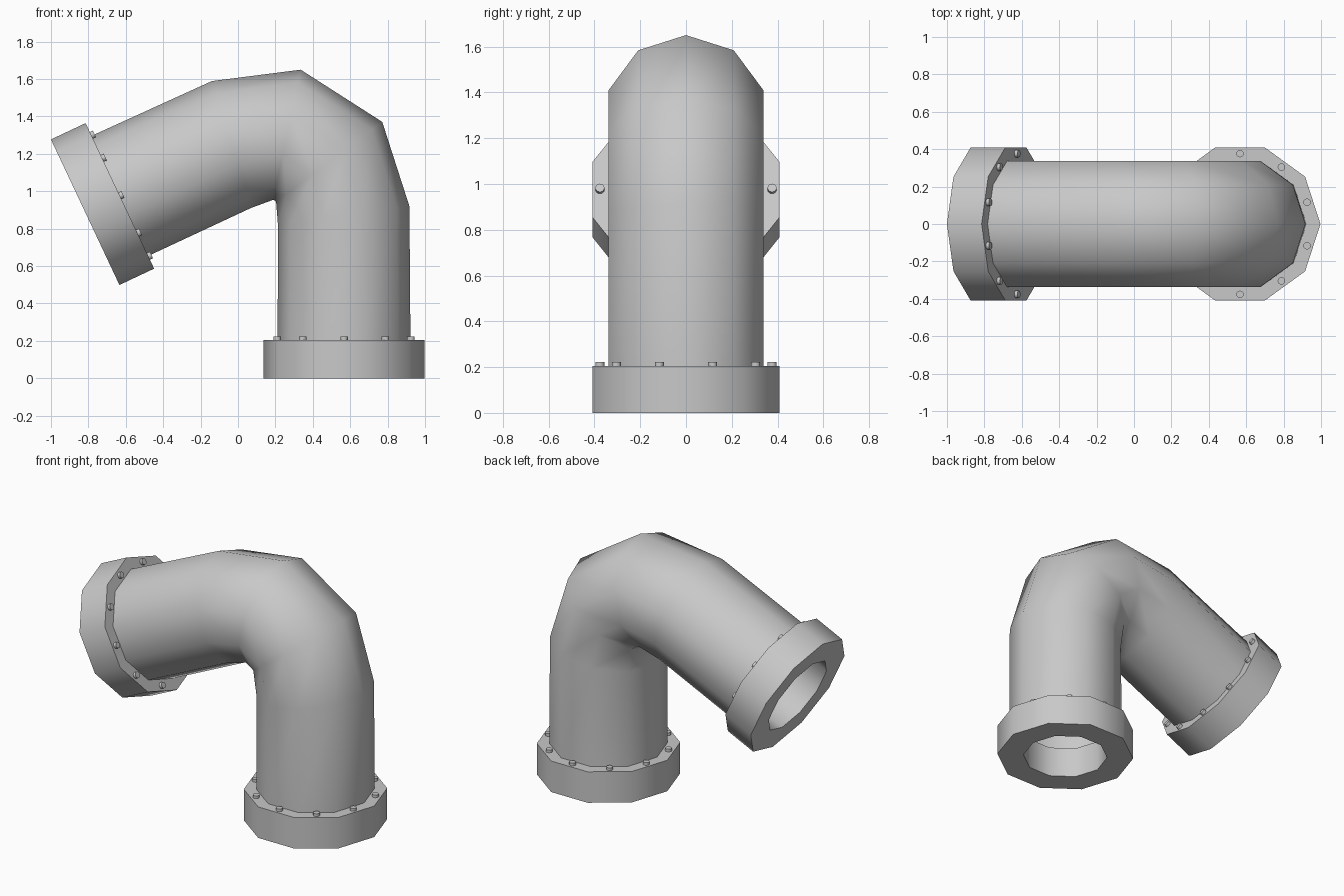
import bpy, bmesh, math
from mathutils import Vector, Matrix

SIDES = 10
PIPE_R, RIM_R, HOLE_R, BOLT_R = 0.355, 0.43, 0.265, 0.376
THICK = 0.205

cube = bpy.data.objects.get("Cube")
if cube:
    bpy.data.objects.remove(cube, do_unlink=True)

grey = bpy.data.materials.new("pipe_grey")
grey.use_nodes = True
colour = (0.58, 0.58, 0.58, 1)
grey.diffuse_color = colour
grey.node_tree.nodes["Principled BSDF"].inputs["Base Color"].default_value = colour


def finish(name, bm, angle):
    bmesh.ops.recalc_face_normals(bm, faces=bm.faces)
    mesh = bpy.data.meshes.new(name)
    bm.to_mesh(mesh)
    bm.free()
    mesh.materials.append(grey)
    obj = bpy.data.objects.new(name, mesh)
    bpy.context.collection.objects.link(obj)
    bpy.ops.object.select_all(action="DESELECT")
    obj.select_set(True)
    bpy.context.view_layer.objects.active = obj
    bpy.ops.object.shade_smooth_by_angle(angle=math.radians(angle))
    return obj


def loft(name, sections, angle, closed=False):
    """Skin rings given as (centre, radial direction in the xz plane, radius)."""
    bm = bmesh.new()
    rings = []
    for centre, u, r in sections:
        ring = []
        for i in range(SIDES):
            a = 2 * math.pi * i / SIDES
            ring.append(bm.verts.new(centre + r * (u * math.cos(a) + Vector((0, math.sin(a), 0)))))
        rings.append(ring)
    pairs = list(zip(rings, rings[1:]))
    if closed:
        pairs.append((rings[-1], rings[0]))
    for a, b in pairs:
        for i in range(SIDES):
            j = (i + 1) % SIDES
            bm.faces.new((a[i], a[j], b[j], b[i]))
    return finish(name, bm, angle)


def flange(name, mouth, axis, u):
    """Collar with a through hole and a circle of bolts on its inner face."""
    seat = mouth + axis * THICK
    loft(name, [(mouth, u, HOLE_R), (mouth, u, RIM_R), (seat, u, RIM_R), (seat, u, HOLE_R)],
         45, closed=True)
    bm = bmesh.new()
    turn = axis.to_track_quat("Z", "Y").to_matrix().to_4x4()
    for i in range(SIDES):
        a = 2 * math.pi * (i + 0.5) / SIDES
        spot = seat + BOLT_R * (u * math.cos(a) + Vector((0, math.sin(a), 0)))
        bmesh.ops.create_cone(bm, cap_ends=True, segments=12, radius1=0.02, radius2=0.02,
                              depth=0.036, matrix=Matrix.Translation(spot) @ turn)
    finish(name + "_bolts", bm, 45)
    return seat


# Two flanges: one on the floor, one tilted at the raised end
floor_u = Vector((1, 0, 0))
floor_seat = flange("lower_flange", Vector((0.567, 0, 0)), Vector((0, 0, 1)), floor_u)
raised_axis = Vector((0.905, 0, 0.426)).normalized()
raised_u = Vector((-raised_axis.z, 0, raised_axis.x))
raised_seat = flange("upper_flange", Vector((-0.817, 0, 0.888)), raised_axis, raised_u)

# Bent pipe: each bend ring runs from an outer to an inner point
bend = [((0.92, 0.92), (0.21, 0.82)),
        ((0.77, 1.37), (0.205, 0.945)),
        ((0.335, 1.65), (0.19, 0.955)),
        ((-0.14, 1.59), (0.07, 0.91))]
sections = [(floor_seat, floor_u, PIPE_R)]
for outer, inner in bend:
    o, n = Vector((outer[0], 0, outer[1])), Vector((inner[0], 0, inner[1]))
    sections.append(((o + n) / 2, (o - n).normalized(), PIPE_R))
sections.append((raised_seat, raised_u, PIPE_R))
loft("elbow_pipe", sections, 80)
